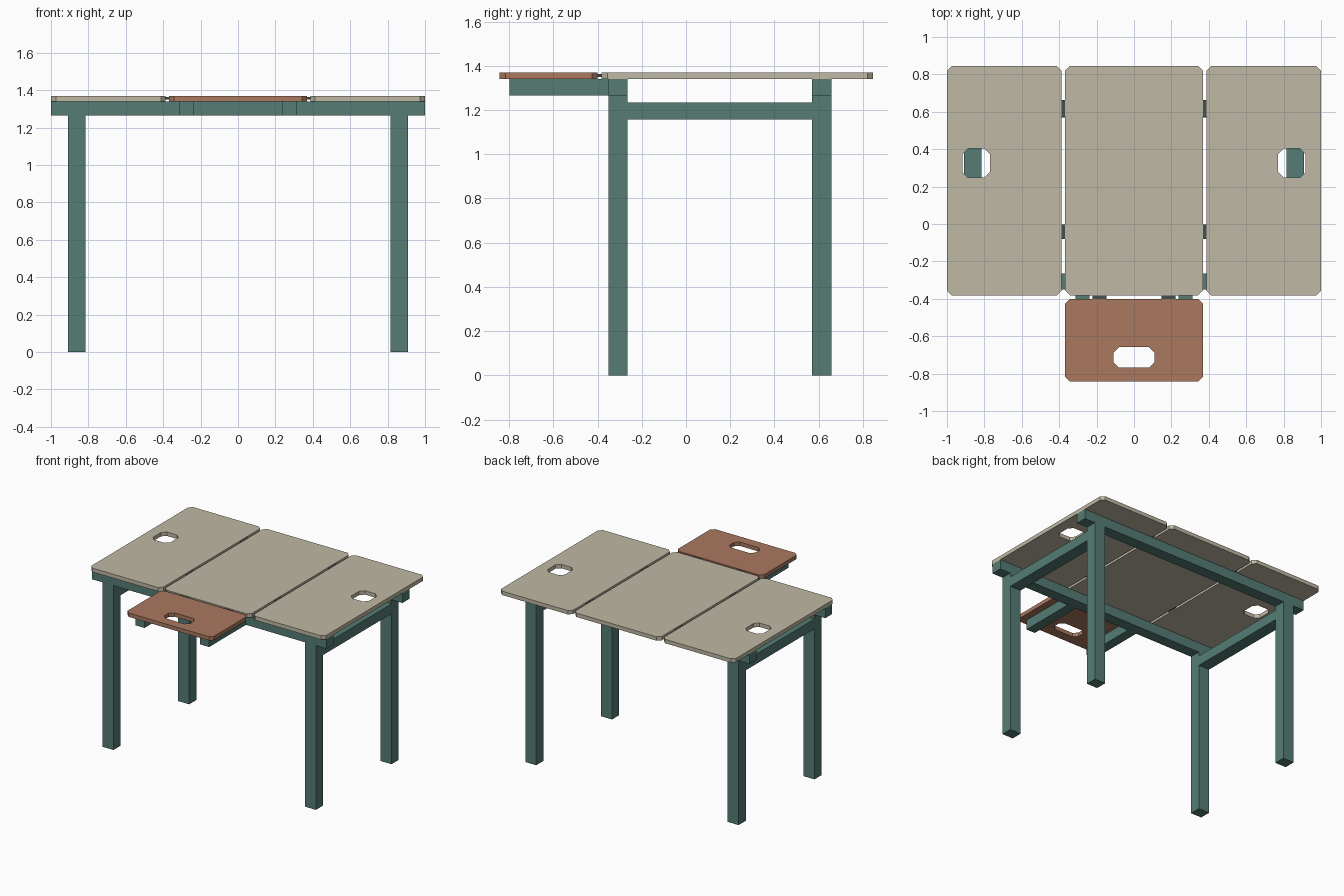
import bpy, bmesh

if "Cube" in bpy.data.objects:
    bpy.data.objects.remove(bpy.data.objects["Cube"])


def material(name, color):
    m = bpy.data.materials.new(name)
    m.diffuse_color = (*color, 1)
    m.use_nodes = True
    m.node_tree.nodes["Principled BSDF"].inputs["Base Color"].default_value = m.diffuse_color
    return m


GREEN = material("frame_green", (0.09, 0.20, 0.175))
TAN = material("top_tan", (0.52, 0.48, 0.37))
RED = material("leaf_brown", (0.40, 0.19, 0.115))
DARK = material("hinge_dark", (0.06, 0.08, 0.08))


def finish(bm, name, mat):
    bmesh.ops.recalc_face_normals(bm, faces=bm.faces)
    mesh = bpy.data.meshes.new(name)
    bm.to_mesh(mesh)
    bm.free()
    mesh.materials.append(mat)
    bpy.context.collection.objects.link(bpy.data.objects.new(name, mesh))


def box(name, x, y, z, mat):
    bm = bmesh.new()
    bmesh.ops.create_cube(bm, size=1)
    for v in bm.verts:
        for i, (lo, hi) in enumerate((x, y, z)):
            v.co[i] = hi if v.co[i] > 0 else lo
    finish(bm, name, mat)


def octagon(x, y, c):
    (a, b), (d, e) = x, y
    return [(a + c, d), (b - c, d), (b, d + c), (b, e - c),
            (b - c, e), (a + c, e), (a, e - c), (a, d + c)]


def panel(name, x, y, mat, hole=None):
    """Clipped-corner board with an optional clipped-corner grip slot."""
    bm = bmesh.new()

    def ring(pts, z):
        return [bm.verts.new((*p, z)) for p in pts]

    def bridge(r, s):
        for i in range(8):
            j = (i + 1) % 8
            bm.faces.new((r[i], r[j], s[j], s[i]))

    outer = octagon(x, y, 0.026)
    lo, hi = ring(outer, 1.34), ring(outer, 1.37)
    bridge(lo, hi)
    if hole:
        inner = octagon(*hole, 0.03)
        ilo, ihi = ring(inner, 1.34), ring(inner, 1.37)
        bridge(ilo, ihi)
        bridge(lo, ilo)
        bridge(hi, ihi)
    else:
        bm.faces.new(lo)
        bm.faces.new(hi)
    finish(bm, name, mat)


def mirrored(lo, hi, s):
    return tuple(sorted((lo * s, hi * s)))


FRONT, BACK = (-0.35, -0.265), (0.57, 0.657)
UPPER = (1.265, 1.34)

# long rails
box("front_rail", (-1, 1), FRONT, UPPER, GREEN)
box("back_rail", (-1, 1), BACK, UPPER, GREEN)

for side, s in (("left", -1), ("right", 1)):
    # legs and side stretcher
    leg_x = mirrored(0.815, 0.908, s)
    box(f"front_leg_{side}", leg_x, FRONT, (0, 1.265), GREEN)
    box(f"back_leg_{side}", leg_x, BACK, (0, 1.265), GREEN)
    box(f"side_stretcher_{side}", leg_x, (FRONT[1], BACK[0]), (1.158, 1.234), GREEN)
    # arm carrying the front leaf
    box(f"leaf_arm_{side}", mirrored(0.237, 0.313, s), (-0.798, -0.35), UPPER, GREEN)
    # side top board
    panel(f"top_board_{side}", mirrored(0.387, 1.0, s), (-0.382, 0.846), TAN,
          (mirrored(0.77, 0.918, s), (0.248, 0.403)))
    # hinges across the gaps
    for where, y in (("front", (-0.08, -0.003)), ("back", (0.575, 0.662))):
        box(f"side_hinge_{where}_{side}", mirrored(0.36, 0.395, s), y, (1.349, 1.363), DARK)
    box(f"leaf_hinge_{side}", mirrored(0.147, 0.223, s), (-0.41, -0.374), (1.349, 1.363), DARK)

# centre board and front leaf
panel("top_board_centre", (-0.368, 0.368), (-0.382, 0.846), TAN)
panel("front_leaf", (-0.368, 0.368), (-0.843, -0.4), RED, ((-0.11, 0.11), (-0.768, -0.658)))
